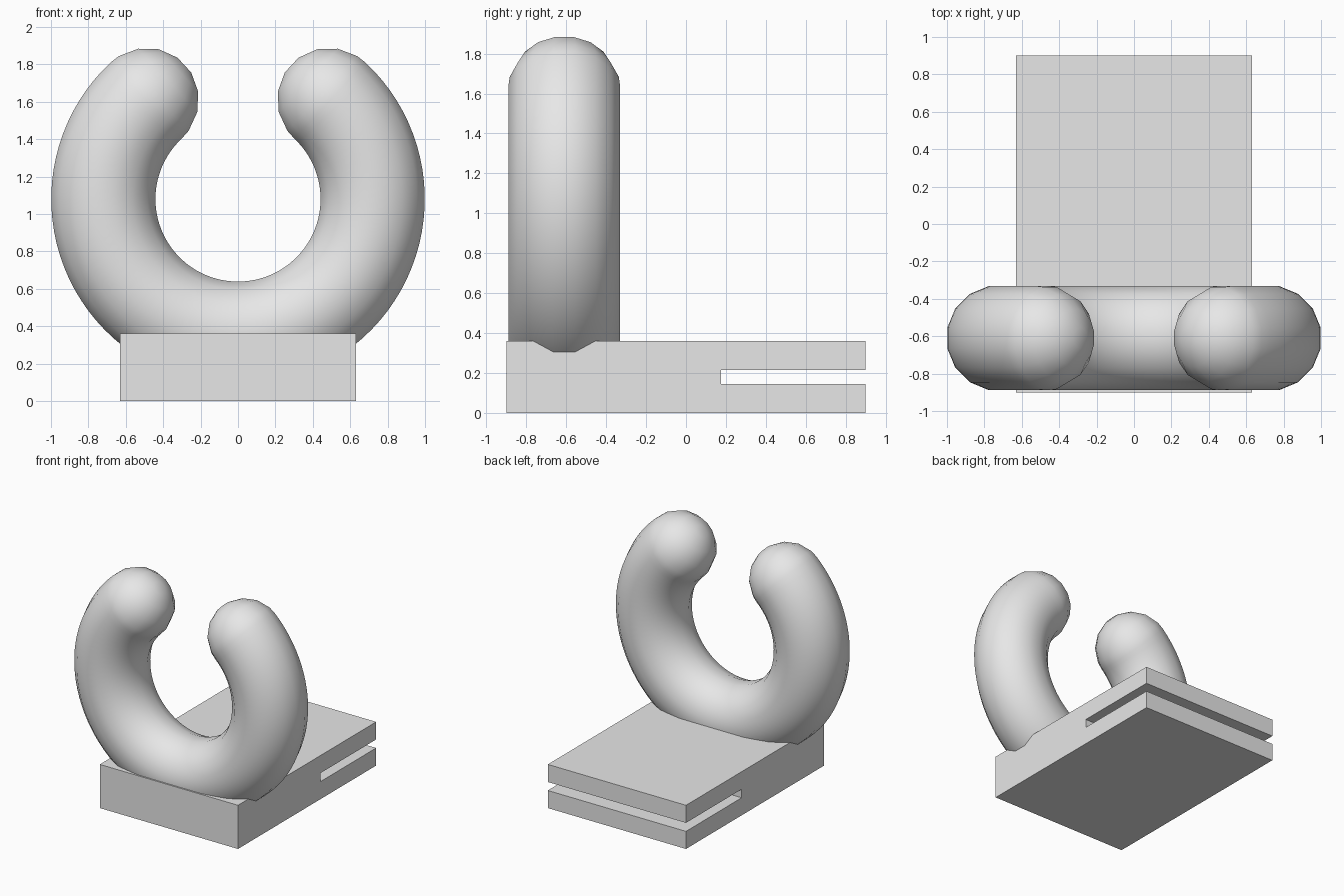
import bpy, bmesh
from math import sin, cos, pi, radians
from mathutils import Vector

cube = bpy.data.objects.get("Cube")
if cube:
    bpy.data.objects.remove(cube, do_unlink=True)

grey = bpy.data.materials.new("light_grey")
grey.use_nodes = True
colour = (0.8, 0.8, 0.8, 1)
grey.diffuse_color = colour
grey.node_tree.nodes["Principled BSDF"].inputs["Base Color"].default_value = colour


def make_object(name, bm):
    bmesh.ops.recalc_face_normals(bm, faces=bm.faces)
    mesh = bpy.data.meshes.new(name)
    bm.to_mesh(mesh)
    bm.free()
    mesh.materials.append(grey)
    obj = bpy.data.objects.new(name, mesh)
    bpy.context.collection.objects.link(obj)
    return obj


# Slotted base: side profile (y, z) extruded across x
profile = [(-0.9, 0), (0.9, 0), (0.9, 0.145), (0.175, 0.145),
           (0.175, 0.215), (0.9, 0.215), (0.9, 0.36), (-0.9, 0.36)]
bm = bmesh.new()
side = bm.faces.new([bm.verts.new((-0.63, y, z)) for y, z in profile])
grown = bmesh.ops.extrude_face_region(bm, geom=[side])["geom"]
bmesh.ops.translate(bm, vec=(1.26, 0, 0),
                    verts=[v for v in grown if isinstance(v, bmesh.types.BMVert)])
make_object("slotted_base", bm)

# Open ring: 16-sided tube swept along an arc, with rounded ends
CENTRE = Vector((0, -0.61, 1.08))
RING, TUBE, SIDES, STEPS = 0.72, 0.284, 16, 72
START, END = radians(133), radians(407)

# Each station: arc angle, offset along the tangent, section radius
caps = [radians(11.25 + 22.5 * i) for i in range(4)]
stations = [(START, -TUBE * cos(a), TUBE * sin(a)) for a in caps]
stations += [(START + (END - START) * i / STEPS, 0, TUBE) for i in range(STEPS + 1)]
stations += [(END, TUBE * cos(a), TUBE * sin(a)) for a in reversed(caps)]

bm = bmesh.new()
rings = []
for angle, shift, radius in stations:
    outward = Vector((cos(angle), 0, sin(angle)))
    tangent = Vector((-sin(angle), 0, cos(angle)))
    middle = CENTRE + outward * RING + tangent * shift
    ring = []
    for k in range(SIDES):
        t = 2 * pi * (k + 0.5) / SIDES
        ring.append(bm.verts.new(middle + outward * radius * cos(t)
                                 + Vector((0, radius * sin(t), 0))))
    rings.append(ring)
for a, b in zip(rings, rings[1:]):
    for k in range(SIDES):
        n = (k + 1) % SIDES
        bm.faces.new((a[k], a[n], b[n], b[k]))
bm.faces.new(rings[0])
bm.faces.new(rings[-1])
holder = make_object("open_ring", bm)

bpy.ops.object.select_all(action='DESELECT')
holder.select_set(True)
bpy.context.view_layer.objects.active = holder
bpy.ops.object.shade_smooth_by_angle(angle=radians(30))
